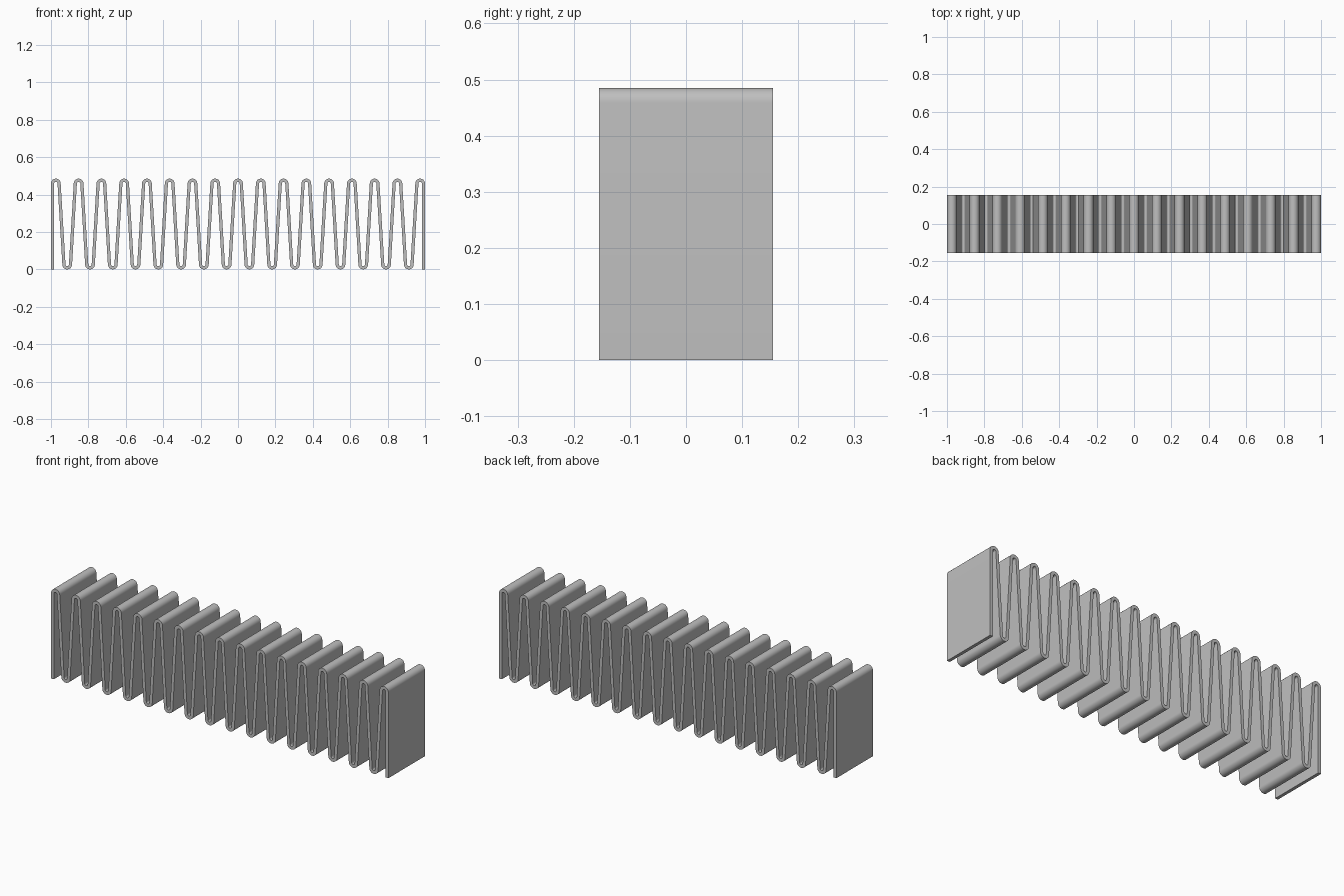
import bpy
import bmesh
import math
from mathutils import Vector

cube = bpy.data.objects.get("Cube")
if cube:
    bpy.data.objects.remove(cube, do_unlink=True)

PEAKS = 17
HEIGHT, HALF_DEPTH = 0.485, 0.155
OUTER, THICK = 0.026, 0.017
INNER = OUTER - THICK
MID = OUTER - THICK / 2
STEPS = 14
HALF_PITCH = (1 - OUTER) / (PEAKS - 1)

# Tilt of the straight walls, tangent to neighbouring bends
rise = HEIGHT - 2 * OUTER
tilt = math.atan2(HALF_PITCH, rise) - math.asin(2 * MID / math.hypot(HALF_PITCH, rise))

# Profile as pairs of points on the two sides of the sheet
pairs = [((-1, 0), (-1 + THICK, 0))]
bends = 2 * PEAKS - 1
for i in range(bends):
    crest = i % 2 == 0
    cx = -1 + OUTER + i * HALF_PITCH
    cz = HEIGHT - OUTER if crest else OUTER
    start = math.pi - (tilt if i > 0 else 0)
    end = tilt if i < bends - 1 else 0
    for s in range(STEPS + 1):
        a = start + (end - start) * s / STEPS
        up = math.sin(a) if crest else -math.sin(a)
        outer = (cx + OUTER * math.cos(a), cz + OUTER * up)
        inner = (cx + INNER * math.cos(a), cz + INNER * up)
        pairs.append((outer, inner) if crest else (inner, outer))
pairs.append(((1, 0), (1 - THICK, 0)))

# Sweep the profile through the depth
bm = bmesh.new()
rings = []
for a, b in pairs:
    rings.append([bm.verts.new(Vector((x, y, z))) for (x, z), y in (
        (a, -HALF_DEPTH), (b, -HALF_DEPTH), (b, HALF_DEPTH), (a, HALF_DEPTH))])
for r, q in zip(rings, rings[1:]):
    for k in range(4):
        n = (k + 1) % 4
        bm.faces.new((r[k], r[n], q[n], q[k]))
bm.faces.new(rings[0])
bm.faces.new(rings[-1])
bmesh.ops.recalc_face_normals(bm, faces=bm.faces)

mesh = bpy.data.meshes.new("folded_fin")
bm.to_mesh(mesh)
bm.free()
fin = bpy.data.objects.new("folded_fin", mesh)
bpy.context.collection.objects.link(fin)

# Plain grey metal
grey = bpy.data.materials.new("plain_grey")
grey.use_nodes = True
colour = (0.52, 0.52, 0.52, 1)
grey.diffuse_color = colour
grey.node_tree.nodes["Principled BSDF"].inputs["Base Color"].default_value = colour
mesh.materials.append(grey)

# Smooth bends with crisp sheet edges
bpy.ops.object.select_all(action="DESELECT")
fin.select_set(True)
bpy.context.view_layer.objects.active = fin
bpy.ops.object.shade_smooth_by_angle(angle=math.radians(30))
